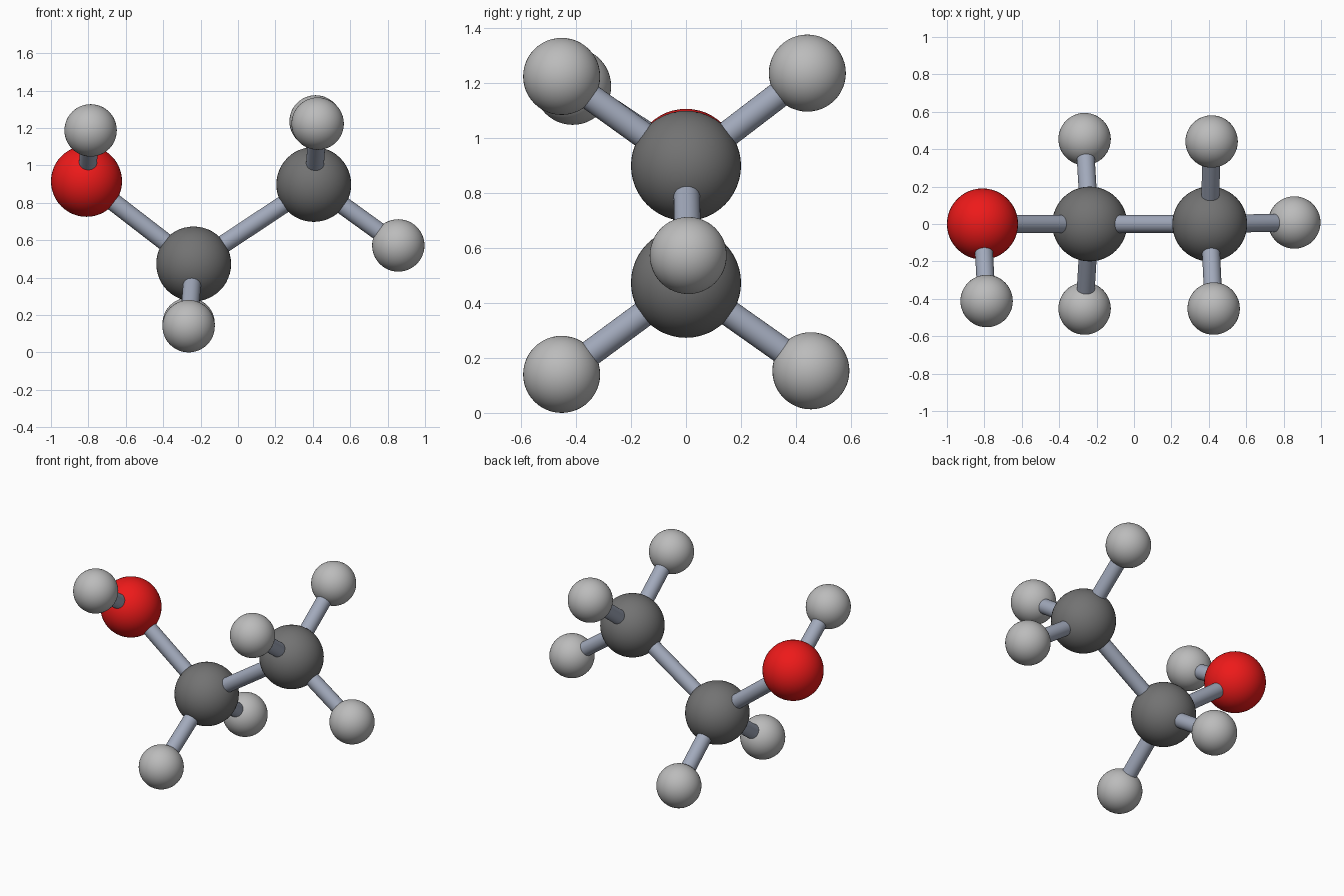
import bpy
from mathutils import Vector

if "Cube" in bpy.data.objects:
    bpy.data.objects.remove(bpy.data.objects["Cube"])


def material(name, rgb):
    m = bpy.data.materials.new(name)
    m.diffuse_color = (*rgb, 1)
    m.use_nodes = True
    m.node_tree.nodes["Principled BSDF"].inputs["Base Color"].default_value = m.diffuse_color
    return m


MATS = {
    "carbon": material("dark_grey", (0.17, 0.17, 0.17)),
    "hydrogen": material("light_grey", (0.5, 0.5, 0.5)),
    "oxygen": material("red", (0.85, 0.01, 0.01)),
    "bond": material("blue_grey", (0.36, 0.4, 0.5)),
}
RADIUS = {"carbon": 0.20, "hydrogen": 0.14, "oxygen": 0.19}
BOND_RADIUS = 0.048


def finish(name, kind):
    ob = bpy.context.object
    ob.name = name
    ob.data.materials.append(MATS[kind])
    bpy.ops.object.shade_smooth_by_angle()


def atom(name, kind, pos):
    bpy.ops.mesh.primitive_uv_sphere_add(segments=48, ring_count=24,
                                         radius=RADIUS[kind], location=pos)
    finish(name, kind)


def bond(name, a, b):
    a, b = Vector(a), Vector(b)
    d = b - a
    bpy.ops.mesh.primitive_cylinder_add(
        vertices=32, radius=BOND_RADIUS, depth=d.length, location=(a + b) / 2,
        rotation=d.to_track_quat('Z', 'Y').to_euler())
    finish(name, "bond")


# Backbone atoms
oxygen = (-0.81, 0, 0.915)
middle = (-0.237, 0, 0.473)
end = (0.405, 0, 0.898)
atom("oxygen_atom", "oxygen", oxygen)
atom("middle_carbon_atom", "carbon", middle)
atom("end_carbon_atom", "carbon", end)
bond("oxygen_bond", middle, oxygen)
bond("carbon_bond", middle, end)

# Hydrogen atoms, each with the bond to its parent
HYDROGENS = [
    ("hydroxyl", oxygen, (-0.788, -0.412, 1.187)),
    ("middle_front", middle, (-0.264, -0.452, 0.14)),
    ("middle_back", middle, (-0.264, 0.454, 0.153)),
    ("end_front", end, (0.426, -0.452, 1.223)),
    ("end_back", end, (0.415, 0.441, 1.235)),
    ("end_tip", end, (0.857, 0.008, 0.572)),
]
for label, parent, pos in HYDROGENS:
    atom(label + "_hydrogen_atom", "hydrogen", pos)
    bond(label + "_hydrogen_bond", parent, pos)
